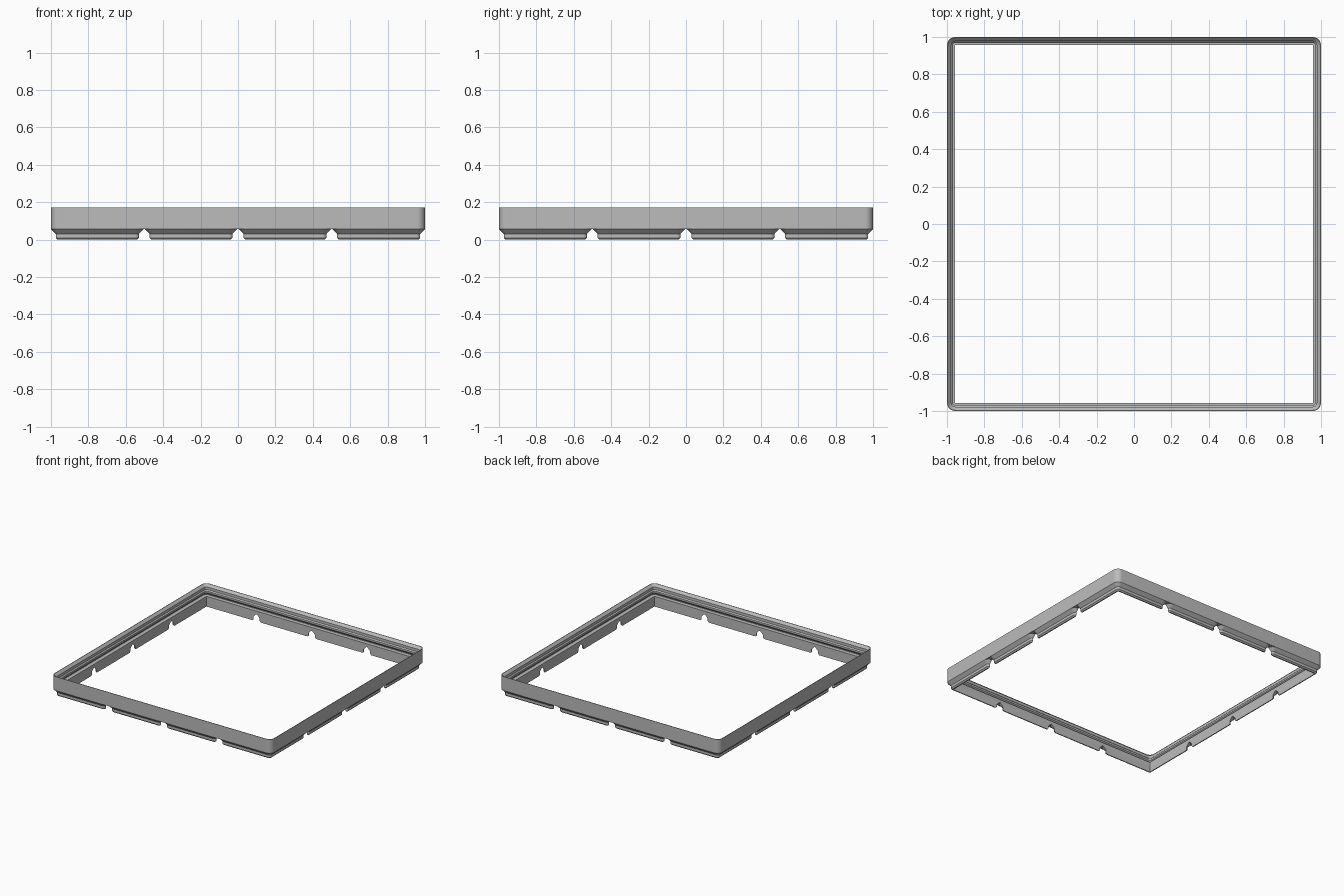
import bpy, bmesh, math

if "Cube" in bpy.data.objects:
    bpy.data.objects.remove(bpy.data.objects["Cube"])

S = 2 / 167.5          # design unit to scene unit
PITCH, CELLS = 42, 4
HALF = 83.75           # half of the outer width
HOLE = 3.6             # inset of the straight inner wall
RADIUS = 3.75          # outer corner radius
BASE = 4.75            # height of the feet

grey = bpy.data.materials.new("grey plastic")
grey.diffuse_color = (0.5, 0.5, 0.5, 1)
grey.use_nodes = True
grey.node_tree.nodes["Principled BSDF"].inputs["Base Color"].default_value = (0.5, 0.5, 0.5, 1)


def ring(bm, cx, cy, half, inset, z, segments=8):
    """Rounded square outline whose corner radius shrinks with the inset."""
    r = max(RADIUS - inset, 0.05)
    c = half - inset - r
    verts = []
    for q, (sx, sy) in enumerate(((1, 1), (-1, 1), (-1, -1), (1, -1))):
        for k in range(segments + 1):
            a = (q + k / segments) * math.pi / 2
            x = cx + sx * c + r * math.cos(a)
            y = cy + sy * c + r * math.sin(a)
            verts.append(bm.verts.new((x * S, y * S, z * S)))
    return verts


def loft(bm, cx, cy, half, profile, closed):
    """Sweep an (inset, z) profile round a square, capped or joined to itself."""
    rings = [ring(bm, cx, cy, half, i, z) for i, z in profile]
    pairs = list(zip(rings, rings[1:]))
    if closed:
        pairs.append((rings[-1], rings[0]))
    else:
        bm.faces.new(rings[0][::-1])
        bm.faces.new(rings[-1])
    for a, b in pairs:
        for k in range(len(a)):
            n = (k + 1) % len(a)
            bm.faces.new((a[k], a[n], b[n], b[k]))


def finish(bm, name):
    bmesh.ops.recalc_face_normals(bm, faces=bm.faces[:])
    mesh = bpy.data.meshes.new(name)
    bm.to_mesh(mesh)
    bm.free()
    mesh.materials.append(grey)
    obj = bpy.data.objects.new(name, mesh)
    bpy.context.collection.objects.link(obj)
    return obj


def activate(obj):
    bpy.ops.object.select_all(action='DESELECT')
    obj.select_set(True)
    bpy.context.view_layer.objects.active = obj


# Frame wall: outer face, stacking lip, undercut, ledge and inner wall
bm = bmesh.new()
loft(bm, 0, 0, HALF, [
    (0, BASE), (0, 14.3), (0.35, 14.3),
    (1.9, 12.7), (1.9, 10.9), (2.6, 10.2),
    (2.6, 9.0), (0.95, 7.35), (0.95, 7.0),
    (HOLE, 7.0), (HOLE, BASE)], True)
frame = finish(bm, "frame_wall")

# Feet: a stepped block under every cell along the border
foot_profile = [(2.95, 0), (2.15, 0.8), (2.15, 2.6), (0, BASE)]
bm = bmesh.new()
for i in range(CELLS):
    for j in range(CELLS):
        if i in (0, CELLS - 1) or j in (0, CELLS - 1):
            mid = (CELLS - 1) / 2
            loft(bm, (i - mid) * PITCH, (j - mid) * PITCH,
                 (PITCH - 0.5) / 2, foot_profile, False)
feet = finish(bm, "feet")

# Open the centre of the feet
bm = bmesh.new()
bmesh.ops.create_cube(bm, size=1)
side = 2 * (HALF - HOLE) * S
bmesh.ops.scale(bm, vec=(side, side, 1), verts=bm.verts[:])
cutter = finish(bm, "centre_cutter")
cutter.hide_render = True
cut = feet.modifiers.new("open_centre", 'BOOLEAN')
cut.operation = 'DIFFERENCE'
cut.solver = 'EXACT'
cut.object = cutter
activate(feet)
bpy.ops.object.modifier_apply(modifier=cut.name)
bpy.data.objects.remove(cutter)

# Smooth the rounded corners and keep the profile edges crisp
for obj in (frame, feet):
    activate(obj)
    bpy.ops.object.shade_smooth_by_angle(angle=math.radians(30))
